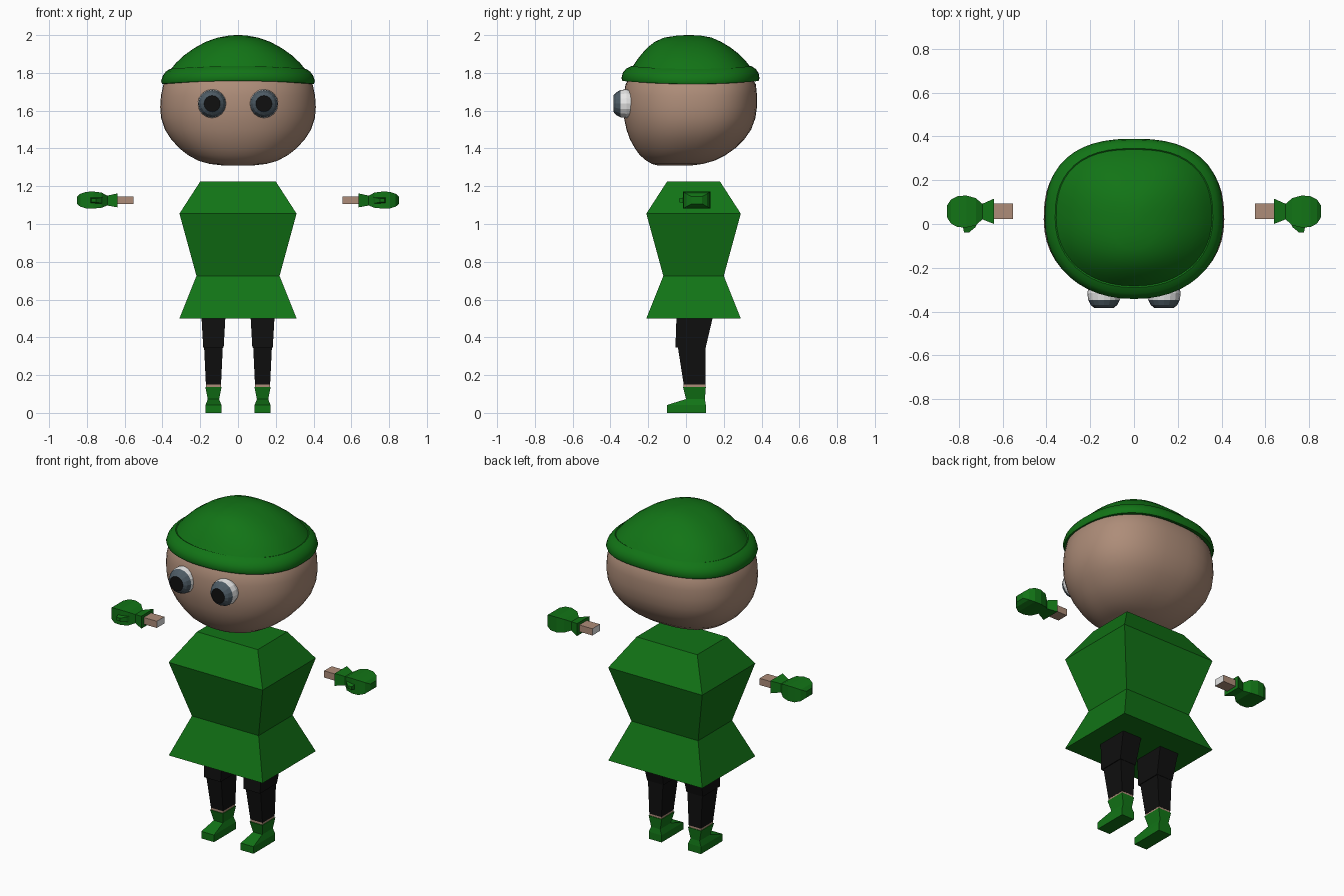
import bpy, bmesh, math


def material(name, rgb):
    m = bpy.data.materials.new(name)
    m.diffuse_color = (*rgb, 1)
    return m


GREEN = material("green cloth", (0.006, 0.175, 0.008))
SKIN = material("skin", (0.42, 0.265, 0.19))
BLACK = material("black", (0.005, 0.005, 0.005))
WHITE = material("white", (0.8, 0.8, 0.8))
SLATE = material("slate iris", (0.075, 0.105, 0.13))


def loft(name, rings, mats, bands=None, caps=(0, 0), smooth=None):
    """Skin a list of equal-length point rings; bands = material slot per band."""
    bm = bmesh.new()
    vs = [[bm.verts.new(p) for p in r] for r in rings]
    n = len(rings[0])
    for i in range(len(vs) - 1):
        for j in range(n):
            k = (j + 1) % n
            f = bm.faces.new((vs[i][j], vs[i][k], vs[i + 1][k], vs[i + 1][j]))
            f.material_index = bands[i] if bands else 0
    for ring, slot in ((vs[0], caps[0]), (vs[-1], caps[1])):
        bm.faces.new(ring).material_index = slot
    bmesh.ops.recalc_face_normals(bm, faces=bm.faces[:])
    me = bpy.data.meshes.new(name)
    bm.to_mesh(me)
    bm.free()
    for m in mats:
        me.materials.append(m)
    ob = bpy.data.objects.new(name, me)
    bpy.context.collection.objects.link(ob)
    if smooth:
        bpy.ops.object.select_all(action='DESELECT')
        ob.select_set(True)
        bpy.context.view_layer.objects.active = ob
        bpy.ops.object.shade_smooth_by_angle(angle=math.radians(smooth))
    return ob


def flat_rect(cx, hw, y0, y1, z):
    return [(cx - hw, y0, z), (cx + hw, y0, z), (cx + hw, y1, z), (cx - hw, y1, z)]


def side_rect(x, y0, y1, z0, z1):
    return [(x, y0, z0), (x, y1, z0), (x, y1, z1), (x, y0, z1)]


def rounded(z, hw, y0, y1, dip=0.0, n=48):
    """Rounded oval ring, slightly squarer at the back; dip lowers its sides."""
    pts = []
    for i in range(n):
        a = 2 * math.pi * i / n
        c, s = math.cos(a), math.sin(a)
        e = 2 / (2.5 if s > 0 else 2.15)
        x = hw * math.copysign(abs(c) ** e, c)
        y = (y0 + y1) / 2 + (y1 - y0) / 2 * math.copysign(abs(s) ** e, s)
        pts.append((x, y, z - dip * c * c))
    return pts


# Head: (height, half width, front, back)
head = [(1.31, 0.08, -0.15, 0.03), (1.318, 0.15, -0.18, 0.09), (1.335, 0.21, -0.21, 0.15),
        (1.365, 0.265, -0.245, 0.21), (1.40, 0.31, -0.27, 0.26), (1.45, 0.355, -0.298, 0.31),
        (1.50, 0.387, -0.315, 0.345), (1.56, 0.407, -0.328, 0.367), (1.62, 0.412, -0.333, 0.376),
        (1.68, 0.408, -0.33, 0.376), (1.74, 0.395, -0.32, 0.37), (1.80, 0.35, -0.28, 0.33),
        (1.86, 0.27, -0.21, 0.25), (1.90, 0.15, -0.1, 0.15)]
loft("head", [rounded(*r) for r in head], [SKIN], smooth=60)

# Cap: rolled rim, crease, then dome (last value lowers the sides)
cap = [(1.775, 0.36, -0.29, 0.34, 0.02), (1.758, 0.385, -0.32, 0.368, 0.018),
       (1.757, 0.402, -0.336, 0.384, 0.015), (1.772, 0.407, -0.342, 0.389, 0.015),
       (1.80, 0.398, -0.335, 0.384, 0.015), (1.822, 0.382, -0.317, 0.368, 0.015),
       (1.836, 0.36, -0.29, 0.345, 0.015), (1.832, 0.355, -0.283, 0.34, 0.012),
       (1.865, 0.328, -0.262, 0.315, 0.012), (1.90, 0.287, -0.235, 0.28, 0.008),
       (1.935, 0.232, -0.203, 0.235, 0.004), (1.965, 0.17, -0.165, 0.185, 0),
       (1.987, 0.105, -0.115, 0.135, 0), (1.997, 0.05, -0.05, 0.08, 0), (2.0, 0.015, -0.0, 0.03, 0)]
loft("cap", [rounded(*r) for r in cap], [GREEN], smooth=40)

# Tunic
tunic = [(0.31, -0.21, 0.29, 0.5), (0.22, -0.12, 0.20, 0.725),
         (0.31, -0.21, 0.29, 1.055), (0.20, -0.10, 0.18, 1.225)]
loft("tunic", [flat_rect(0, *r) for r in tunic], [GREEN])

# Eye profile turned about the y axis: (radius, y)
EYE = [(0.055, -0.265), (0.07, -0.29), (0.076, -0.315), (0.072, -0.347),
       (0.06, -0.37), (0.043, -0.384)]


def eye_ring(cx, r, y, n=16):
    return [(cx + r * math.cos(2 * math.pi * i / n), y,
             1.637 + r * math.sin(2 * math.pi * i / n)) for i in range(n)]


for side, s in (("left", 1), ("right", -1)):
    # Eye
    loft(side + "_eye", [eye_ring(s * 0.137, r, y) for r, y in EYE],
         [WHITE, SLATE, BLACK], bands=[0, 0, 0, 1, 1], caps=(0, 2))

    # Trouser leg in two blocks
    cx = s * 0.13
    loft(side + "_thigh", [flat_rect(cx, 0.064, -0.05, 0.145, 0.52),
                           flat_rect(cx, 0.054, -0.056, 0.104, 0.345)], [BLACK])
    loft(side + "_shin", [flat_rect(cx, 0.05, -0.045, 0.102, 0.36),
                          flat_rect(cx, 0.04, -0.012, 0.103, 0.15)], [BLACK])
    # Thin band of bare ankle
    loft(side + "_ankle", [flat_rect(cx, 0.039, -0.012, 0.102, 0.152),
                           flat_rect(cx, 0.039, -0.012, 0.102, 0.13)], [SKIN])
    # Boot
    boot = [(0.042, -0.1, 0.105, 0.0), (0.042, -0.1, 0.105, 0.042),
            (0.03, 0.0, 0.1, 0.073), (0.043, -0.016, 0.105, 0.138)]
    loft(side + "_boot", [flat_rect(cx, *r) for r in boot], [GREEN])

    # Forearm with pale end
    loft(side + "_forearm", [side_rect(s * 0.552, 0.023, 0.094, 1.106, 1.146),
                             side_rect(s * 0.66, 0.023, 0.094, 1.106, 1.146)],
         [SKIN, WHITE], caps=(1, 0))
    # Glove: flared cuff, wrist, fist
    glove = [(0.638, 0.0, 0.116, 1.088, 1.162), (0.692, 0.021, 0.092, 1.098, 1.15),
             (0.722, -0.006, 0.118, 1.086, 1.166), (0.765, -0.016, 0.13, 1.082, 1.172),
             (0.805, -0.014, 0.127, 1.083, 1.17), (0.835, 0.002, 0.112, 1.092, 1.16),
             (0.853, 0.03, 0.085, 1.107, 1.145)]
    loft(side + "_glove", [side_rect(s * r[0], *r[1:]) for r in glove], [GREEN])
    # Thumb
    thumb = [(0.745, 0.04, 0.02, 0.02), (0.752, 0.028, -0.015, 0.015), (0.764, 0.012, -0.038, 0.009)]
    loft(side + "_thumb", [[(s * (x + a * w), y, 1.125 + b * h)
                            for a, b in ((-1, -1), (1, -1), (1, 1), (-1, 1))]
                           for x, w, y, h in thumb], [GREEN])
